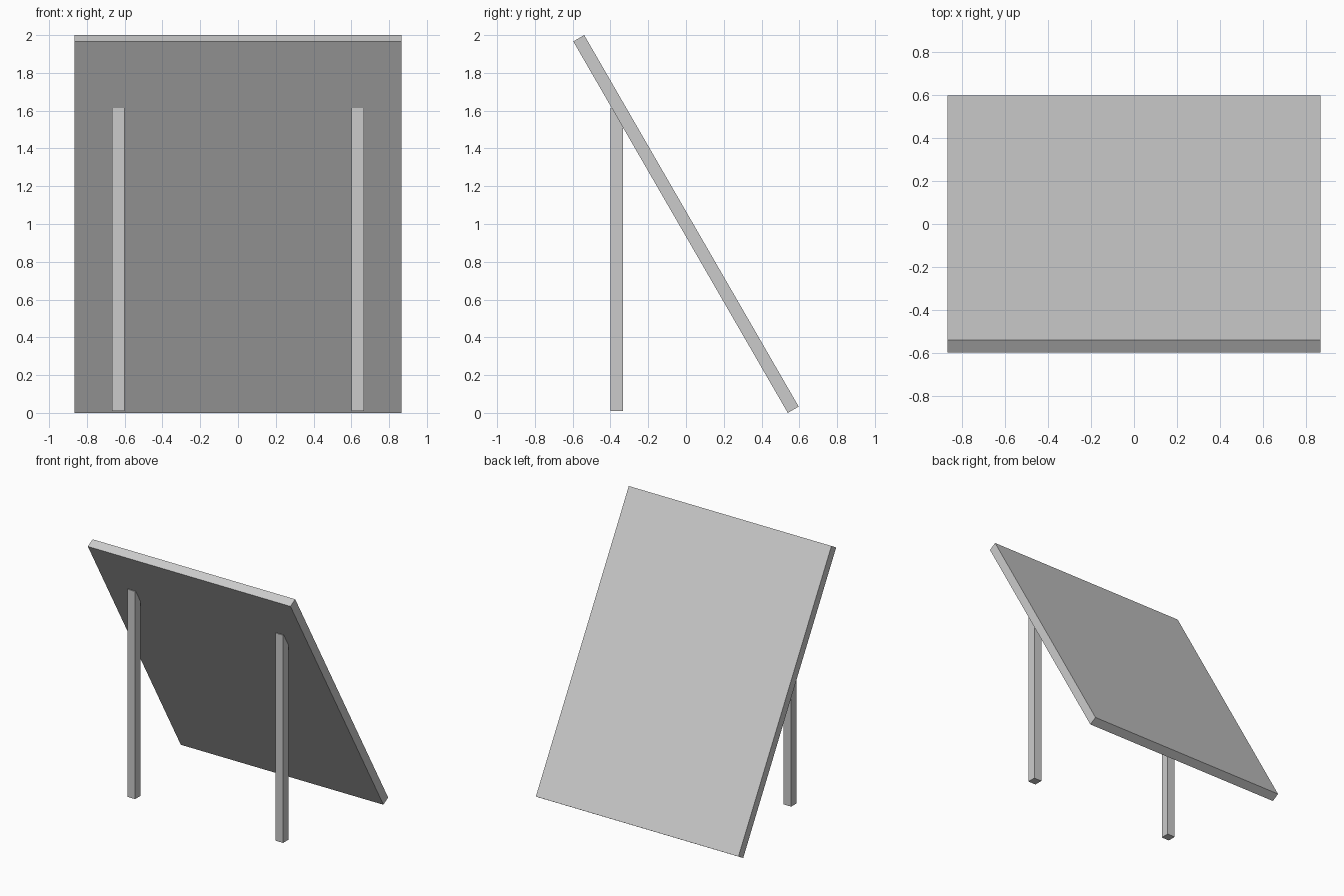
import bpy
from math import radians

cube = bpy.data.objects.get("Cube")
if cube:
    bpy.data.objects.remove(cube, do_unlink=True)

# Single light grey finish
GREY = (0.6, 0.6, 0.6, 1.0)
grey = bpy.data.materials.new("light_grey")
grey.use_nodes = True
grey.diffuse_color = GREY
grey.node_tree.nodes["Principled BSDF"].inputs["Base Color"].default_value = GREY


def box(name, size, centre, tilt=0.0):
    """Flat-shaded box with baked size, tilted about the x axis."""
    bpy.ops.mesh.primitive_cube_add(size=1, location=centre)
    ob = bpy.context.object
    ob.name = name
    ob.scale = size
    ob.rotation_euler.x = radians(tilt)
    bpy.ops.object.transform_apply(location=False, rotation=False, scale=True)
    ob.data.materials.append(grey)
    return ob


# Leaning panel, top edge towards the front
box("panel", (1.733, 0.0667, 2.271), (0, 0, 1), tilt=30)

# Upright support posts, their tops embedded in the panel
for name, side in (("left_post", 1), ("right_post", -1)):
    box(name, (0.0667, 0.0667, 1.605), (side * 0.633, -0.367, 0.8125))
